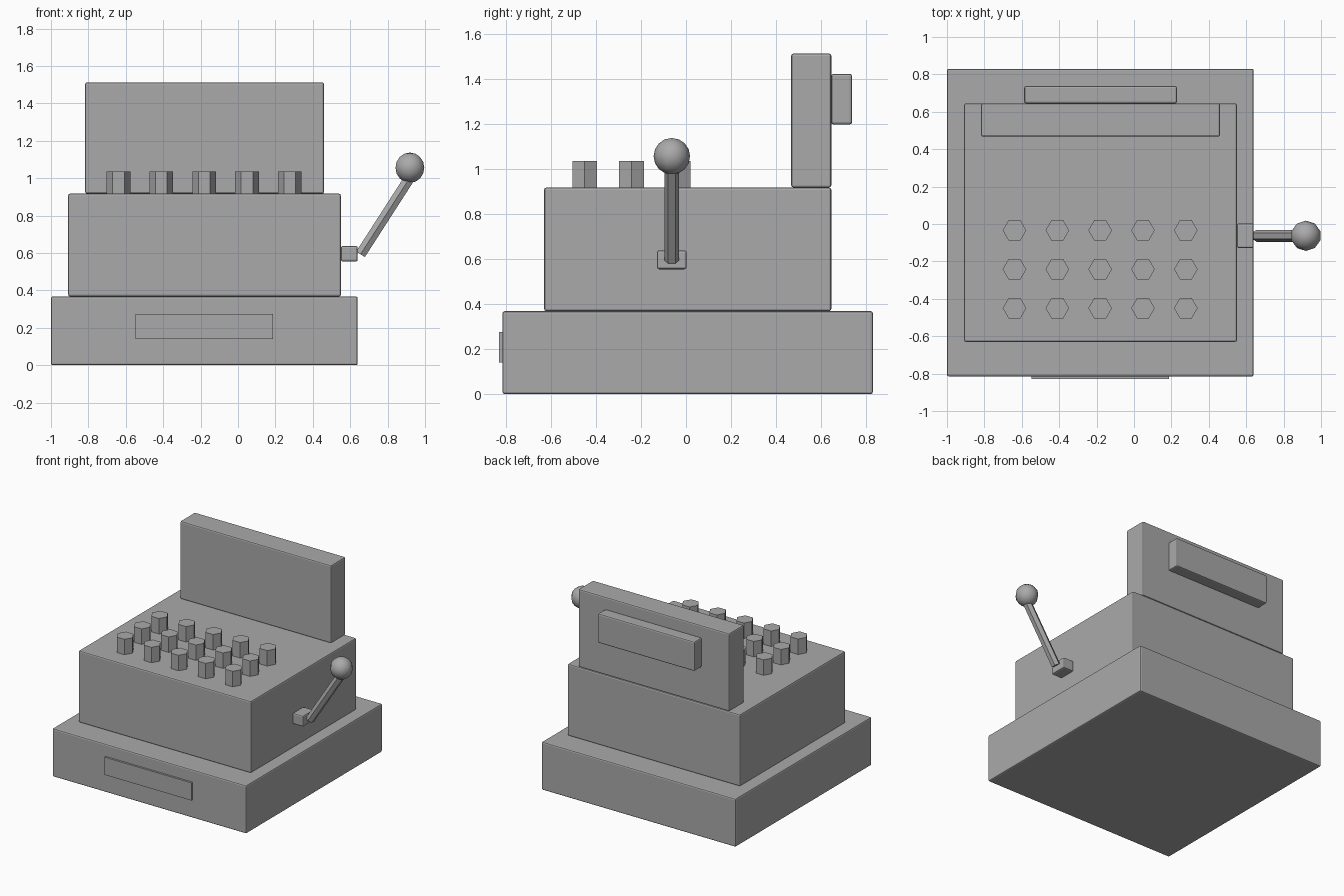
import bpy, math
from mathutils import Vector

if "Cube" in bpy.data.objects:
    bpy.data.objects.remove(bpy.data.objects["Cube"])

grey = bpy.data.materials.new("mid grey")
grey.diffuse_color = (0.4, 0.4, 0.4, 1)
grey.use_nodes = True
grey.node_tree.nodes["Principled BSDF"].inputs["Base Color"].default_value = grey.diffuse_color


def finish(ob, name):
    ob.name = name
    ob.data.materials.append(grey)
    return ob


def box(name, lo, hi, bevel=0.01):
    """Box between two corners, with softened edges."""
    lo, hi = Vector(lo), Vector(hi)
    bpy.ops.mesh.primitive_cube_add(size=1, location=(lo + hi) / 2)
    ob = finish(bpy.context.object, name)
    ob.scale = hi - lo
    bpy.ops.object.transform_apply(location=False, rotation=False, scale=True)
    if bevel:
        mod = ob.modifiers.new("soft_edges", 'BEVEL')
        mod.width = bevel
        mod.segments = 2
    return ob


# Cash drawer base with its front plate
box("drawer_base", (-1.0, -0.815, 0), (0.64, 0.83, 0.368))
box("drawer_front_plate", (-0.547, -0.83, 0.14), (0.187, -0.80, 0.275), 0)

# Main body and the upright display with a rear customer panel
box("body", (-0.908, -0.63, 0.368), (0.55, 0.645, 0.917))
box("display", (-0.817, 0.467, 0.917), (0.46, 0.645, 1.512))
box("rear_display", (-0.587, 0.645, 1.197), (0.23, 0.737, 1.422))

# Hexagonal keys, three rows of five
for row in range(3):
    for col in range(5):
        bpy.ops.mesh.primitive_cylinder_add(
            vertices=6, radius=0.063, depth=0.135,
            location=(-0.639 + col * 0.229, -0.45 + row * 0.208, 0.9675),
            rotation=(0, 0, math.radians(30)))
        finish(bpy.context.object, f"key_{row + 1}_{col + 1}")

# Crank: mount block, hexagonal rod and ball knob
cy = -0.063
box("crank_mount", (0.55, cy - 0.066, 0.554), (0.64, cy + 0.066, 0.638))
a, b = Vector((0.655, cy, 0.593)), Vector((0.917, cy, 1.0))
bpy.ops.mesh.primitive_cylinder_add(
    vertices=6, radius=0.032, depth=(b - a).length, location=(a + b) / 2,
    rotation=(0, math.atan2(b.x - a.x, b.z - a.z), 0))
finish(bpy.context.object, "crank_rod")
bpy.ops.mesh.primitive_uv_sphere_add(
    segments=10, ring_count=8, radius=0.081, location=(0.919, cy, 1.056))
finish(bpy.context.object, "crank_knob")
bpy.ops.object.shade_smooth()
